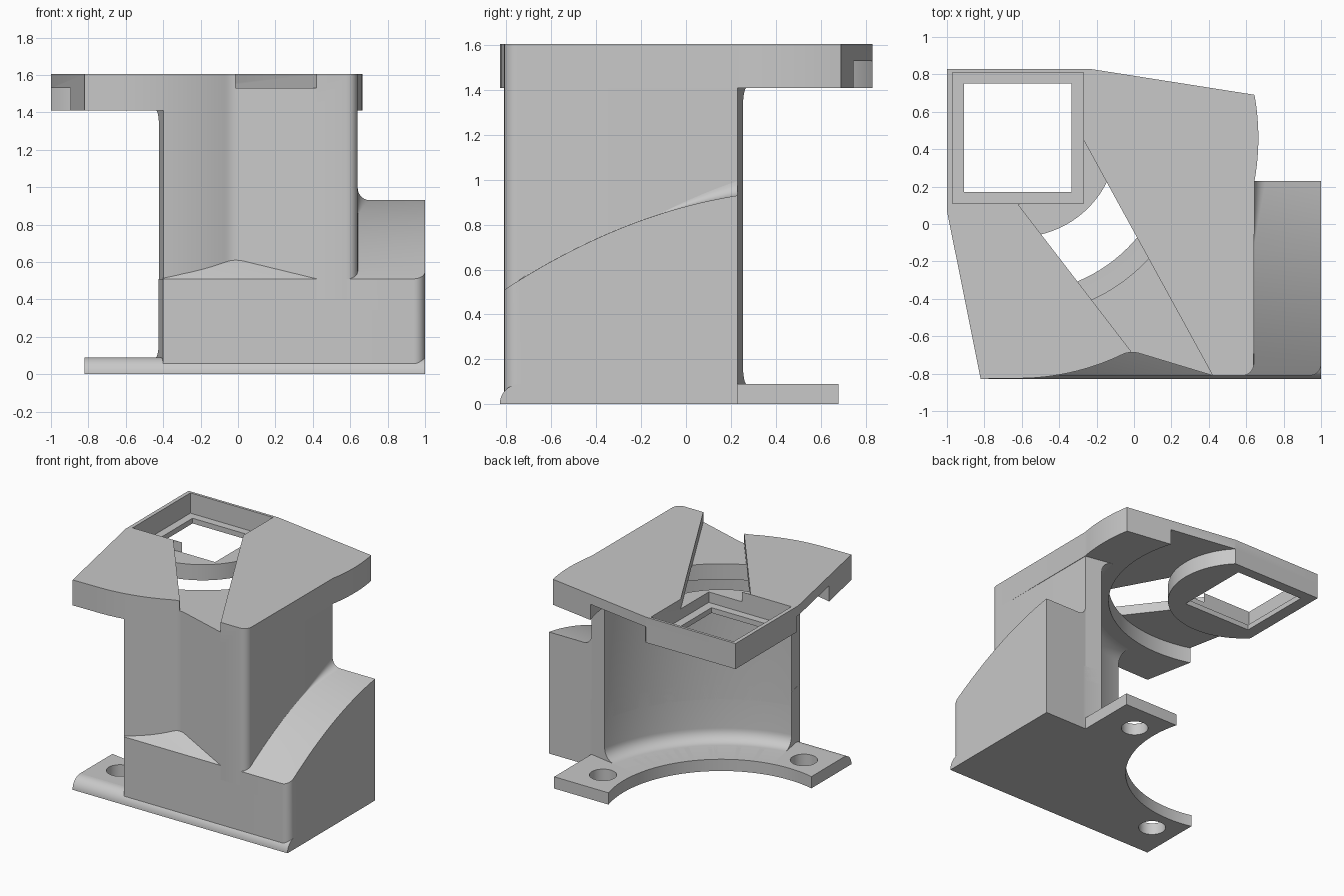
import bpy, bmesh
from math import sin, cos, pi, sqrt, atan2
from mathutils import Matrix

if "Cube" in bpy.data.objects:
    bpy.data.objects.remove(bpy.data.objects["Cube"], do_unlink=True)

grey = bpy.data.materials.new("plain_grey")
grey.use_nodes = True
colour = (0.58, 0.58, 0.58, 1)
grey.diffuse_color = colour
grey.node_tree.nodes["Principled BSDF"].inputs["Base Color"].default_value = colour

CX, CY = -0.62, 0.46          # axis shared by all round features
TOP, UNDER, ROOF = 1.605, 1.41, 1.53
RIM, WALL = 1.285, 1.15


def finish(name, bm):
    bmesh.ops.recalc_face_normals(bm, faces=bm.faces)
    mesh = bpy.data.meshes.new(name)
    bm.to_mesh(mesh)
    bm.free()
    mesh.materials.append(grey)
    ob = bpy.data.objects.new(name, mesh)
    bpy.context.collection.objects.link(ob)
    return ob


def prism(name, pts, lo, hi, along_x=False):
    bm = bmesh.new()
    face = bm.faces.new([bm.verts.new((x, y, lo)) for x, y in pts])
    new = bmesh.ops.extrude_face_region(bm, geom=[face])["geom"]
    bmesh.ops.translate(bm, vec=(0, 0, hi - lo),
                        verts=[v for v in new if isinstance(v, bmesh.types.BMVert)])
    if along_x:
        bm.transform(Matrix(((0, 0, 1, 0), (1, 0, 0, 0), (0, 1, 0, 0), (0, 0, 0, 1))))
    return finish(name, bm)


def box(name, x0, x1, y0, y1, z0, z1):
    return prism(name, [(x0, y0), (x1, y0), (x1, y1), (x0, y1)], z0, z1)


def lathe(name, profile, steps=160):
    bm = bmesh.new()
    vs = [bm.verts.new((CX + r, CY, z)) for r, z in profile]
    edges = [bm.edges.new((vs[i], vs[(i + 1) % len(vs)])) for i in range(len(vs))]
    bmesh.ops.spin(bm, geom=vs + edges, cent=(CX, CY, 0), axis=(0, 0, 1),
                   angle=2 * pi, steps=steps)
    bmesh.ops.remove_doubles(bm, verts=bm.verts, dist=1e-5)
    loose = [e for e in bm.edges if len(e.link_faces) != 2]
    bmesh.ops.delete(bm, geom=loose, context='EDGES')
    return finish(name, bm)


def arc(cx, cy, r, a0, a1, n):
    return [(cx + r * cos(a0 + (a1 - a0) * i / n), cy + r * sin(a0 + (a1 - a0) * i / n))
            for i in range(n + 1)]


def cut(ob, *cutters):
    bpy.context.view_layer.objects.active = ob
    for c in cutters:
        m = ob.modifiers.new("cut", 'BOOLEAN')
        m.operation, m.solver, m.object = 'DIFFERENCE', 'EXACT', c
        bpy.ops.object.modifier_apply(modifier=m.name)


def rim(x0, y0, x1, y1, n):
    # arc of the big outer rim between two directions
    return arc(CX, CY, RIM, atan2(y0 - CY, x0 - CX), atan2(y1 - CY, x1 - CX), n)


# Front outline shared by the top plate and the column: soft valley, then round corner
start = rim(CX, -0.82, -0.07, -0.70, 1)[-1]
valley = [tuple((1 - t) ** 2 * p + 2 * t * (1 - t) * q + t * t * r
                for p, q, r in zip(start, (-0.02, -0.675), (0.04, -0.695)))
          for t in [i / 8 for i in range(1, 9)]]
corner = valley + [(0.42, -0.81)] + arc(0.58, -0.75, 0.06, -pi / 2, 0, 8)

# Top plate
plate = prism("top_plate",
              [(-1, 0.83), (-1, 0.07), (-0.82, -0.828)] + rim(CX, -0.82, -0.07, -0.70, 20)
              + corner + rim(0.64, 0.23, 0.64, 0.69, 12) + [(-0.24, 0.83)], UNDER, TOP)
channel = lathe("channel_cutter", [(0.53, 1.3), (0.95, 1.3), (0.95, ROOF), (0.53, ROOF)])
slot = prism("slot_cutter", [(-0.62, 0.105), (-0.02, -0.675), (0.10, -0.9), (0.47, -0.9),
                             (-0.27, 0.45), (-0.28, 0.13)], ROOF, 1.7)
pocket = box("pocket_cutter", -0.97, -0.27, 0.11, 0.81, 1.45, 1.7)
window = box("window_cutter", -0.91, -0.335, 0.17, 0.75, 1.3, 1.7)
cut(plate, channel, slot, pocket, window)

# Column and lower block, both with ends that point at the shared axis
column = prism("column", rim(-0.40, -0.80, -0.07, -0.70, 10) + corner
               + [(0.64, 0.23), (CX, CY)], 0.4, UNDER)
lower = prism("lower_block", [(-0.40, -0.81), (0.66, -0.81), (0.66, 0.23), (0.64, 0.23),
                              (CX, CY)], 0.03, 0.51)

# Base flange with two bolt holes
base = prism("base_flange", [(-0.82, -0.74), (1, -0.74), (1, 0.23), (0.64, 0.23),
                             (0.64, 0.68), (-0.82, 0.68)], 0, 0.09)
holes = [prism("hole_cutter", arc(x, y, 0.095, 0, 2 * pi * 31 / 32, 31), -0.1, 0.3)
         for x, y in ((CX, CY - 1), (CX + 1, CY))]
front_edge = prism("rounded_front_edge", [(-0.74, 0)] + arc(-0.74, 0, 0.09, pi, pi / 2, 10),
                   -0.82, 1, along_x=True)

# Round hollow, with fillets where the wall meets the flange and the plate
F = 0.09
low = arc(WALL - F, 0.09 + F, F, -pi / 2, 0, 8)
high = arc(WALL - F, UNDER - F, F, 0, pi / 2, 8)
hollow = lathe("hollow_cutter", [(0, -0.1), (0.83, -0.1), (0.83, 0.09)] + low + high
               + [(0.83, UNDER), (0.83, 1.7), (0, 1.7)])
for part in (column, lower, base):
    cut(part, hollow)
cut(base, *holes)

# Sloping ledge on the front of the lower block
bm = bmesh.new()
for p in ((-0.4, -0.81, 0.51), (0.42, -0.81, 0.51), (-0.02, -0.66, 0.63), (-0.4, -0.78, 0.54),
          (-0.4, -0.78, 0.45), (-0.02, -0.66, 0.45), (0.42, -0.80, 0.45)):
    bm.verts.new(p)
bmesh.ops.convex_hull(bm, input=bm.verts)
ledge = finish("front_ledge", bm)

# Side block: curved top, rounded front corner, fillet growing towards the rear
bm = bmesh.new()
R = 0.06
ys = [-0.81 + R * (1 - cos(pi / 2 * i / 8)) for i in range(9)]
ys += [-0.75 + 0.98 * i / 30 for i in range(1, 31)]
rows = []
for y in ys:
    t = 0.23 - y
    z = 0.93 - 0.157 * t - 0.2375 * t * t
    d = max(0, R - (y + 0.81))
    side = 1 - R + sqrt(max(0, R * R - d * d))
    f = 0.005 + 0.06 * max(0, min(1, (y + 0.1) / 0.33))
    pts = [(0.6, 0.03), (side, 0.03), (side, z)]
    pts += arc(0.64 + f, z + f, f, -pi / 2, -pi, 6) + [(0.6, z + f)]
    if y < -0.75:                       # stay behind the column's rounded corner
        pts = [(x, min(h, z)) for x, h in pts]
    rows.append([bm.verts.new((x, y, h)) for x, h in pts])
for a, b in zip(rows, rows[1:]):
    for i in range(len(a)):
        j = (i + 1) % len(a)
        bm.faces.new((a[i], a[j], b[j], b[i]))
bm.faces.new(rows[0])
bm.faces.new(rows[-1])
side_block = finish("side_block", bm)

# Remove cutters, then shade
for c in [channel, slot, pocket, window, hollow] + holes:
    bpy.data.objects.remove(c, do_unlink=True)
for ob in (plate, column, lower, base, front_edge, ledge, side_block):
    bpy.ops.object.select_all(action='DESELECT')
    ob.select_set(True)
    bpy.context.view_layer.objects.active = ob
    bpy.ops.object.shade_smooth_by_angle()
